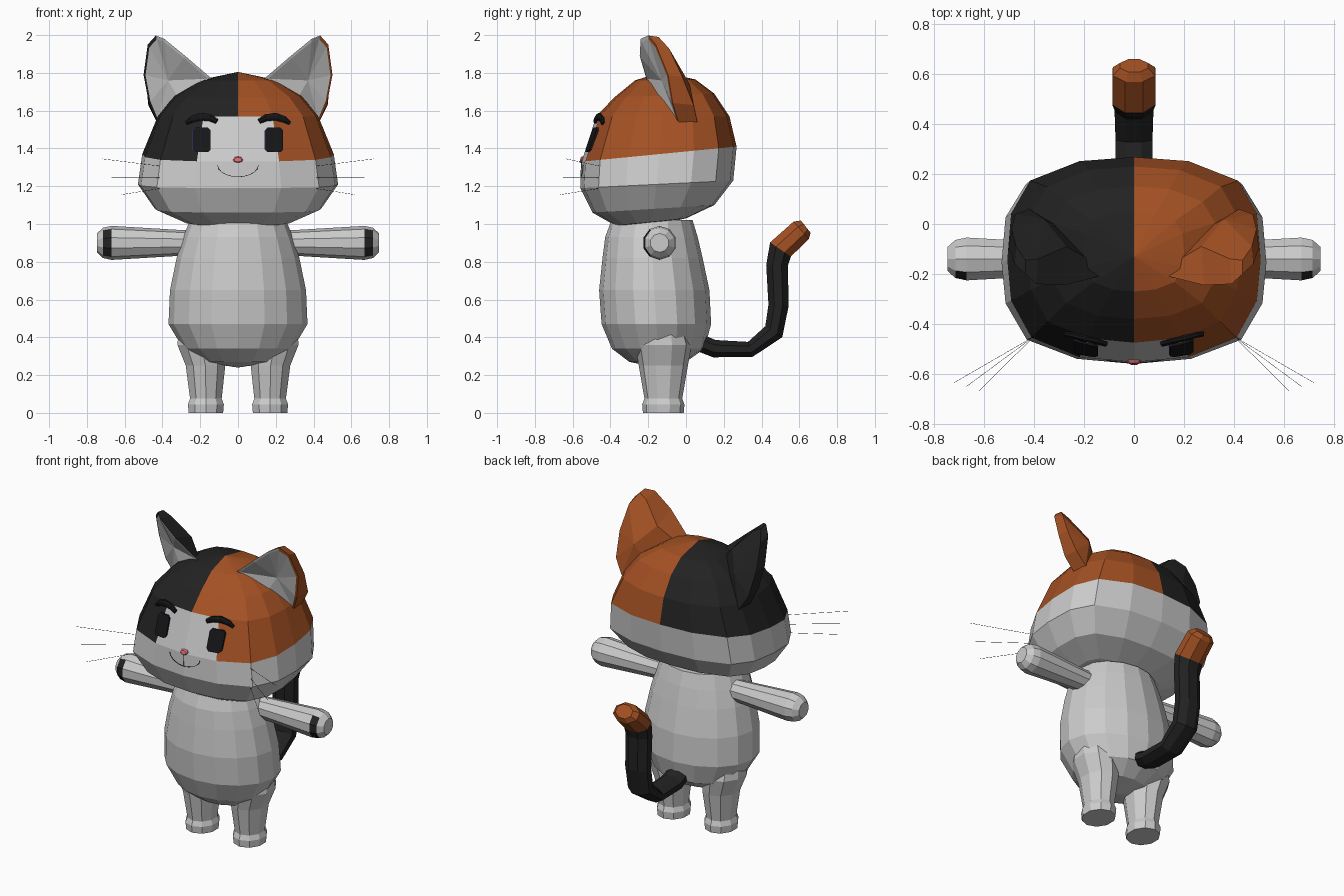
import bpy, bmesh
from math import sin, cos, pi
from mathutils import Vector
from mathutils.bvhtree import BVHTree

if "Cube" in bpy.data.objects:
    bpy.data.objects.remove(bpy.data.objects["Cube"])


def material(name, rgb):
    m = bpy.data.materials.new(name)
    m.diffuse_color = (*rgb, 1)
    m.use_nodes = True
    m.node_tree.nodes["Principled BSDF"].inputs["Base Color"].default_value = m.diffuse_color
    return m


WHITE = material("white_fur", (0.8, 0.8, 0.8))
BLACK = material("black_fur", (0.016, 0.016, 0.016))
ORANGE = material("orange_fur", (0.37, 0.082, 0.017))
DARK = material("face_dark", (0.008, 0.008, 0.01))
BLUE = material("eye_blue", (0.02, 0.025, 0.09))
PINK = material("nose_pink", (0.7, 0.16, 0.18))


def skin(name, rings, mats, pick=None):
    """Bridge rings of points; a one-point ring is a pole, open ends are capped.
    pick(ring, segment, centre) returns a material slot."""
    bm = bmesh.new()
    vs = [[bm.verts.new(p) for p in r] for r in rings]
    n = max(len(r) for r in rings)
    for i, (a, b) in enumerate(zip(vs, vs[1:])):
        for j in range(n):
            k = (j + 1) % n
            quad = [a[j % len(a)], a[k % len(a)], b[k % len(b)], b[j % len(b)]]
            f = bm.faces.new(list(dict.fromkeys(quad)))
            if pick:
                f.material_index = pick(i, j, f.calc_center_median())
    for i, r in ((0, vs[0]), (len(vs) - 1, vs[-1])):
        if len(r) > 2:
            f = bm.faces.new(r)
            if pick:
                f.material_index = pick(i, -1, f.calc_center_median())
    bmesh.ops.recalc_face_normals(bm, faces=bm.faces)
    me = bpy.data.meshes.new(name)
    bm.to_mesh(me)
    bm.free()
    for m in mats:
        me.materials.append(m)
    ob = bpy.data.objects.new(name, me)
    bpy.context.collection.objects.link(ob)
    return ob


def tube(name, path, radii, sides, mats, ref=(0, 1, 0), pick=None):
    """Tube along a path; each radius is (along ref, across ref)."""
    path = [Vector(p) for p in path]
    rings = []
    for i, p in enumerate(path):
        t = (path[min(i + 1, len(path) - 1)] - path[max(i - 1, 0)]).normalized()
        b = t.cross(Vector(ref)).normalized()
        a = b.cross(t)
        ra, rb = radii[i]
        rings.append([p + a * ra * cos(w) + b * rb * sin(w)
                      for w in (2 * pi * (k + 0.5) / sides for k in range(sides))])
    return skin(name, rings, mats, pick)


def oval(cx, cy, z, rx, ry, n):
    return [(cx + rx * sin(2 * pi * k / n), cy - ry * cos(2 * pi * k / n), z) for k in range(n)]


# Head: rounded-box rings (z front, z back, half width, y front, y back)
half = [(0, -1), (.43, -.95), (.81, -.76), (.97, -.4), (1, 0), (.97, .45), (.82, .77), (.43, .96), (0, 1)]
outline = half + [(-x, y) for x, y in half[-2:0:-1]]
levels = [(.992, 1.03, .28, -.375, .0), (1.06, 1.10, .44, -.495, .15), (1.19, 1.23, .53, -.56, .25),
          (1.33, 1.41, .507, -.553, .268), (1.57, 1.57, .425, -.475, .23),
          (1.67, 1.69, .335, -.38, .15), (1.76, 1.765, .20, -.27, .05)]
rings = [[(0, -.19, .985)]]
for zf, zb, w, yf, yb in levels:
    rings.append([(x * w, (yf + yb) / 2 + y * (yb - yf) / 2, zf + (zb - zf) * (y + 1) / 2)
                  for x, y in outline])
rings.append([(0, -.13, 1.805)])


def head_color(i, j, c):
    if i < 4 or (i == 4 and j in (0, 15)):
        return 0
    return 1 if c.x < 0 else 2


head = skin("head", rings, [WHITE, BLACK, ORANGE], head_color)
hb = bmesh.new()
hb.from_mesh(head.data)
tree = BVHTree.FromBMesh(hb)


def on_face(x, z, lift):
    hit = tree.ray_cast(Vector((x, -2, z)), Vector((0, 1, 0)))[0]
    return Vector((x, hit.y - lift, z))


# Body rings (z, half width, half depth, centre y)
prof = [(.27, .20, .15, -.15), (.34, .29, .245, -.147), (.47, .368, .29, -.157), (.65, .36, .292, -.168),
        (.82, .325, .265, -.177), (.93, .29, .245, -.183), (1.02, .255, .215, -.18)]
skin("body", [[(0, -.15, .24)]] + [oval(0, y, z, rx, ry, 16) for z, rx, ry, y in prof], [WHITE])

# Ear rim and rear rim (x, y, z), mirrored below; the opening turns outward
rim = [(.14, -.21, 1.77), (.28, -.245, 1.89), (.39, -.24, 1.98), (.435, -.2, 1.998),
       (.478, -.16, 1.95), (.5, -.095, 1.79), (.472, -.07, 1.64), (.43, -.04, 1.54), (.30, -.15, 1.64)]
rear = [(.15, -.16, 1.72), (.27, -.09, 1.84), (.385, -.14, 1.965), (.435, -.145, 1.99),
        (.472, -.09, 1.93), (.49, -.02, 1.78), (.475, .04, 1.63), (.42, .06, 1.54), (.28, -.02, 1.62)]

for s, side in ((-1, "left"), (1, "right")):
    flip = lambda pts: [Vector((s * x, y, z)) for x, y, z in pts]
    # Ears with a shallow white inside
    hollow = Vector((s * .37, -.13, 1.76))
    front = flip(rim)
    inner = [p.lerp(hollow, .08) + Vector((0, -.004, 0)) for p in front]
    skin("ear_" + side, [flip([(.36, .02, 1.74)]), flip(rear), front, inner, [hollow]],
         [WHITE, BLACK if s < 0 else ORANGE], lambda i, j, c: int(i < 2 or (i == 2 and j > 2)))

    # Legs with small feet
    leg = [(0, .17, .096, .108), (.045, .17, .1, .112), (.075, .17, .088, .1), (.25, .172, .11, .13),
           (.36, .195, .132, .15), (.44, .20, .12, .125)]
    skin("leg_" + side, [oval(s * x, -.12, z, rx, ry, 10) for z, x, rx, ry in leg], [WHITE])

    # Arms with a dark paw pad
    xs = [.2, .3, .5, .67, .715, .747]
    rs = [.065, .068, .08, .09, .08, .05]
    tube("arm_" + side, [(s * x, -.14, .9) for x in xs], [(r, r) for r in rs], 10, [WHITE, BLACK],
         pick=lambda i, j, c: int(i == 3 and c.y < -.175))

    # Eyes: rounded plates lying on the face, with a blue edge
    eye = [(-.033, -.065), (.033, -.065), (.047, -.05), (.047, .05),
           (.033, .065), (-.033, .065), (-.047, .05), (-.047, -.05)]
    for nm, dx, lift, mat in (("eye_", 0, .011, DARK), ("eye_edge_", -.004, .006, BLUE)):
        skin(nm + side, [[on_face(s * .192 + x + dx, 1.445 + z, l) for x, z in eye]
                         for l in (-.01, lift)], [mat])

    # Eyebrows
    arc = [(.112, 1.543), (.15, 1.563), (.2, 1.568), (.245, 1.554), (.275, 1.533)]
    tube("eyebrow_" + side, [on_face(s * x, z, .006) for x, z in arc],
         [(.013, r) for r in (.014, .02, .022, .019, .01)], 8, [DARK])

    # Whiskers
    for n, (tx, ty, tz, rz) in enumerate([(.72, -.635, 1.345, 1.305), (.67, -.65, 1.245, 1.245),
                                          (.62, -.667, 1.155, 1.19)]):
        tube(f"whisker_{side}_{n}", [(s * .40, -.45, rz), (s * tx, ty, tz)],
             [(.001, .001)] * 2, 4, [DARK], ref=(0, 0, 1))

# Nose and mouth
nose = [(.028 * cos(2 * pi * k / 8), .017 * sin(2 * pi * k / 8)) for k in range(8)]
skin("nose", [[on_face(x * k, 1.341 + z * k, l) for x, z in nose]
              for k, l in ((1, -.005), (1, .006), (.7, .012))], [PINK])
smile = [(.108 * sin(a), 1.312 - .062 * cos(a)) for a in (pi / 2 * k / 5 for k in range(-5, 6))]
tube("mouth", [on_face(x, z, .001) for x, z in smile], [(.002, .002)] * 11, 4, [DARK])
tube("mouth_line", [on_face(0, z, .001) for z in (1.325, 1.25)], [(.0015, .0015)] * 2, 4, [DARK])

# Tail with an orange tip
path = [(0, .05, .38), (0, .15, .34), (0, .34, .336), (0, .465, .43), (0, .49, .57),
        (0, .482, .78), (0, .50, .865), (0, .61, .967), (0, .634, .986)]
size = [(.07, .05), (.078, .05), (.08, .045), (.084, .058), (.084, .058), (.086, .062),
        (.094, .072), (.092, .066), (.06, .045)]
tube("tail", path, size, 8, [BLACK, ORANGE], ref=(1, 0, 0), pick=lambda i, j, c: int(i > 5))
hb.free()
